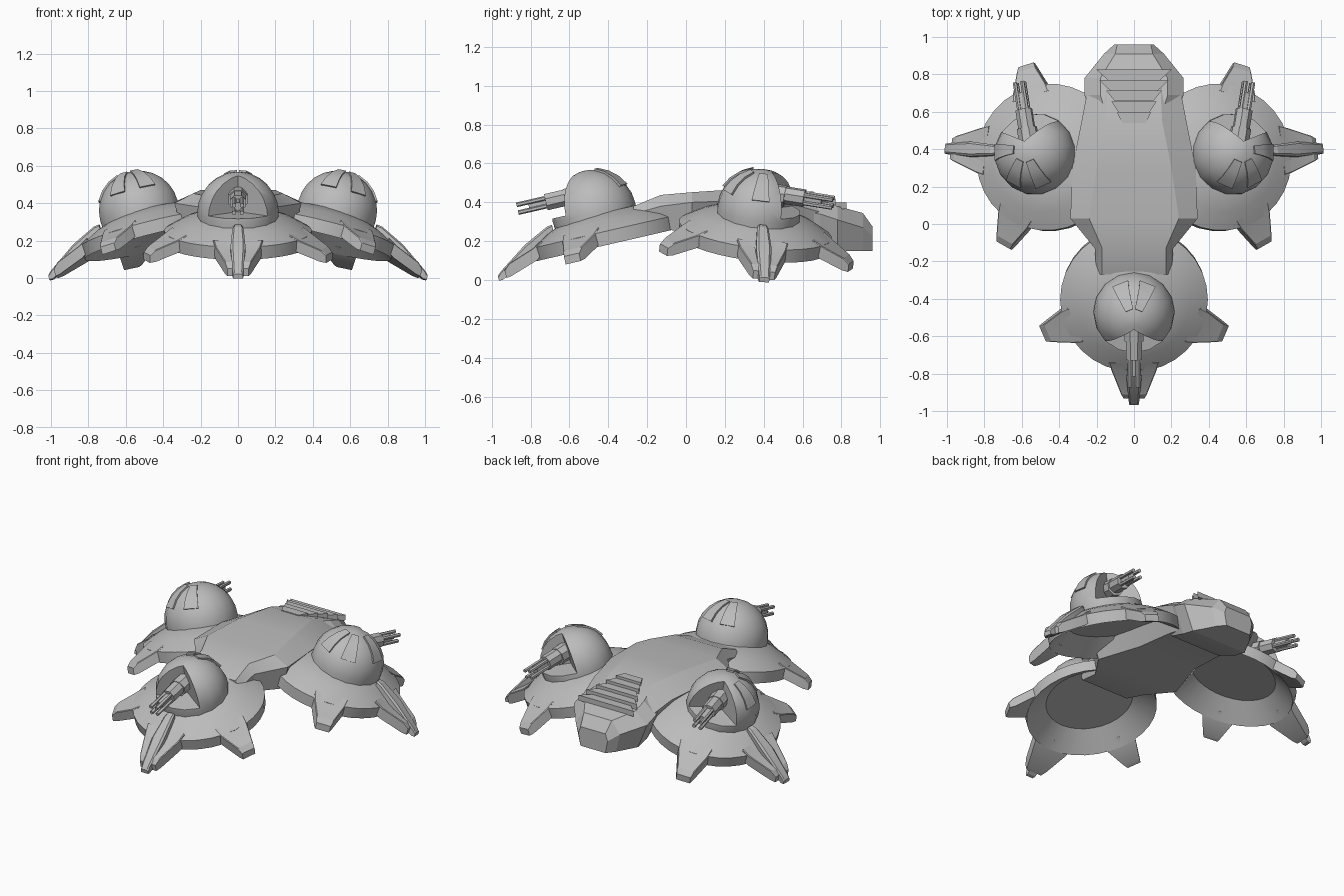
import bpy, bmesh, math
from math import sin, cos, radians, pi
from mathutils import Matrix, Vector

if "Cube" in bpy.data.objects:
    bpy.data.objects.remove(bpy.data.objects["Cube"])

grey = bpy.data.materials.new("hull_grey")
grey.use_nodes = True
COLOUR = (0.5, 0.5, 0.5, 1)
grey.diffuse_color = COLOUR
grey.node_tree.nodes["Principled BSDF"].inputs["Base Color"].default_value = COLOUR


def select(ob):
    bpy.ops.object.select_all(action='DESELECT')
    ob.select_set(True)
    bpy.context.view_layer.objects.active = ob


def finish(name, bm, matrix, angle):
    bmesh.ops.recalc_face_normals(bm, faces=bm.faces)
    mesh = bpy.data.meshes.new(name)
    bm.to_mesh(mesh)
    bm.free()
    mesh.materials.append(grey)
    ob = bpy.data.objects.new(name, mesh)
    bpy.context.collection.objects.link(ob)
    ob.matrix_world = matrix
    select(ob)
    bpy.ops.object.shade_smooth_by_angle(angle=radians(angle))
    return ob


def loft(name, rings, matrix=Matrix(), angle=30):
    """Skin a list of closed rings and cap both ends."""
    bm = bmesh.new()
    rows = [[bm.verts.new(p) for p in ring] for ring in rings]
    n = len(rows[0])
    for a, b in zip(rows, rows[1:]):
        for i in range(n):
            j = (i + 1) % n
            bm.faces.new((a[i], a[j], b[j], b[i]))
    bm.faces.new(rows[0])
    bm.faces.new(rows[-1])
    return finish(name, bm, matrix, angle)


def lathe(name, profile, sides, matrix):
    rings = [[(r * cos(2 * pi * i / sides), r * sin(2 * pi * i / sides), z)
              for i in range(sides)] for r, z in profile]
    return loft(name, rings, matrix)


def arm(name, sections, matrix):
    """Tapered bar along x; sections are (x, half width, top, bottom, bevel)."""
    rings = [[(x, -w, lo), (x, w, lo), (x, w, hi - c), (x, w - c, hi),
              (x, c - w, hi), (x, -w, hi - c)] for x, w, hi, lo, c in sections]
    return loft(name, rings, matrix, 15)


def rod(name, start, end, radius, matrix, sides=8):
    """Bar along x at an offset in y and z."""
    (x, y, z), turn = start, pi / sides
    ring = [(y + radius * cos(turn + 2 * pi * i / sides),
             z + radius * sin(turn + 2 * pi * i / sides)) for i in range(sides)]
    return loft(name, [[(x, *p) for p in ring], [(end, *p) for p in ring]], matrix)


DOME = 0.218


def dome_point(az, el, r):
    return Vector((cos(az) * cos(el), sin(az) * cos(el), sin(el))) * r


def dome(name, matrix):
    # Half ball with a wide wedge cut out for the gun
    rings = [(DOME * 0.98, -0.06)]
    rings += [(DOME * cos(radians(e)), DOME * sin(radians(e))) for e in range(0, 86, 14)]
    rings.append((0.004, DOME))
    ball = lathe(name, rings, 16, matrix)
    wedge = [(0.045, 0), (0.3, 0.4), (0.3, -0.4)]
    cutter = loft("wedge_cutter", [[(x, y, z) for x, y in wedge] for z in (0.015, 0.4)], matrix)
    cutter.hide_render = True
    mod = ball.modifiers.new("opening", 'BOOLEAN')
    mod.object, mod.operation, mod.solver = cutter, 'DIFFERENCE', 'EXACT'
    select(ball)
    bpy.ops.object.modifier_apply(modifier=mod.name)
    bpy.data.objects.remove(cutter)
    bpy.ops.object.shade_smooth_by_angle(angle=radians(30))


def plate(name, az, matrix):
    # Raised wedge of armour lying on the dome
    rings = []
    for el, half in ((27, 13), (42, 13), (57, 14), (72, 18)):
        a0, a1, e = radians(az - half), radians(az + half), radians(el)
        rings.append([dome_point(a, e, r) for a, r in
                      ((a0, DOME - 0.02), (a0, DOME + 0.01),
                       (a1, DOME + 0.01), (a1, DOME - 0.02))])
    loft(name, rings, matrix)


def pod(side, centre, normal, leg_yaw, gun_yaw, plates):
    tilt = Vector((0, 0, 1)).rotation_difference(Vector(normal)).to_matrix().to_4x4()
    base = Matrix.Translation(centre) @ tilt @ Matrix.Rotation(radians(leg_yaw), 4, 'Z')

    # Flared saucer, hollow underneath
    lathe(side + "_saucer", [(0.02, 0.0), (0.2, -0.015), (0.3, -0.055), (0.395, -0.11),
                             (0.39, -0.18), (0.26, -0.085), (0.02, -0.085)], 32, base)

    # Three legs and the ridge on the middle one
    for label, yaw, wide, reach in (("mid", 0, 1.3, 0.03), ("left", 67, 1, 0), ("right", -67, 1, 0)):
        turn = base @ Matrix.Rotation(radians(yaw), 4, 'Z')
        arm(f"{side}_{label}_leg", [(0.34, 0.102 * wide, -0.082, -0.145, 0.004),
                                    (0.39, 0.092 * wide, -0.11, -0.178, 0.004),
                                    (0.5 + reach, 0.053 * wide, -0.16, -0.225, 0.004),
                                    (0.53 + reach, 0.043 * wide, -0.188, -0.23, 0.004)], turn)
    arm(side + "_leg_ridge", [(0.27, 0.024, -0.015, -0.08, 0.008),
                              (0.3, 0.03, -0.02, -0.1, 0.01),
                              (0.43, 0.04, -0.085, -0.16, 0.012),
                              (0.58, 0.028, -0.19, -0.235, 0.008),
                              (0.6, 0.026, -0.21, -0.235, 0.008)], base)

    # Turret
    turret = (base @ Matrix.Translation((0.045, 0, 0))
              @ Matrix.Rotation(radians(gun_yaw - leg_yaw), 4, 'Z'))
    dome(side + "_dome", turret)
    for i, az in enumerate(plates):
        plate(f"{side}_dome_plate_{i}", az, turret)
    gun = turret @ Matrix.Translation((0, 0, 0.105))
    rod(side + "_gun_mount", (0.03, 0, -0.005), 0.13, 0.055, gun)
    rod(side + "_gun_housing", (0.1, 0, 0), 0.23, 0.046, gun)
    rod(side + "_gun_core", (0.2, 0, 0), 0.32, 0.024, gun)
    for i in range(4):
        a = pi / 4 + i * pi / 2
        rod(f"{side}_barrel_{i}", (0.2, 0.029 * cos(a), 0.029 * sin(a)), 0.38, 0.012, gun, 6)


pod("front", (0, -0.43, 0.36), (0, -0.23, 1), -90, -90, (158, 202))
pod("left", (0.485, 0.37, 0.367), (0.25, 0.12, 1), 6.5, 80, (-80, -142, -192))
pod("right", (-0.485, 0.37, 0.367), (-0.25, 0.12, 1), 173.5, 100, (80, 142, 192))


def hull_ring(y, top_w, mid_w, low_w, top, mid, low):
    half = [(top_w, top), (mid_w, mid), (low_w, low)]
    return [(x, y, z) for x, z in half] + [(-x, y, z) for x, z in reversed(half)]


# Central hull joining the pods
loft("hull", [hull_ring(-0.27, 0.17, 0.2, 0.17, 0.38, 0.34, 0.29),
              hull_ring(-0.13, 0.17, 0.21, 0.19, 0.438, 0.38, 0.26),
              hull_ring(0.03, 0.24, 0.34, 0.3, 0.452, 0.4, 0.25),
              hull_ring(0.3, 0.2, 0.33, 0.21, 0.47, 0.41, 0.25),
              hull_ring(0.55, 0.15, 0.28, 0.2, 0.465, 0.39, 0.23),
              hull_ring(0.76, 0.14, 0.24, 0.19, 0.39, 0.33, 0.2)], angle=20)

# Faceted engine block at the back
loft("engine", [hull_ring(0.56, 0.14, 0.22, 0.18, 0.44, 0.36, 0.22),
                hull_ring(0.69, 0.18, 0.265, 0.2, 0.41, 0.34, 0.17),
                hull_ring(0.78, 0.18, 0.265, 0.2, 0.38, 0.31, 0.15),
                hull_ring(0.91, 0.1, 0.16, 0.13, 0.345, 0.27, 0.15),
                hull_ring(0.96, 0.09, 0.105, 0.09, 0.275, 0.23, 0.15)], angle=10)

# Stepped louvres over the engine
for i, (y, w, z) in enumerate(((0.54, 0.09, 0.47), (0.6, 0.12, 0.456), (0.66, 0.15, 0.44),
                               (0.715, 0.185, 0.42), (0.77, 0.2, 0.4))):
    outline = [(-w, y + 0.055), (w, y + 0.055), (w * 0.7, y), (-w * 0.7, y)]
    loft(f"louvre_{i}", [[(x, v, h) for x, v in outline] for h in (z - 0.035, z)])
